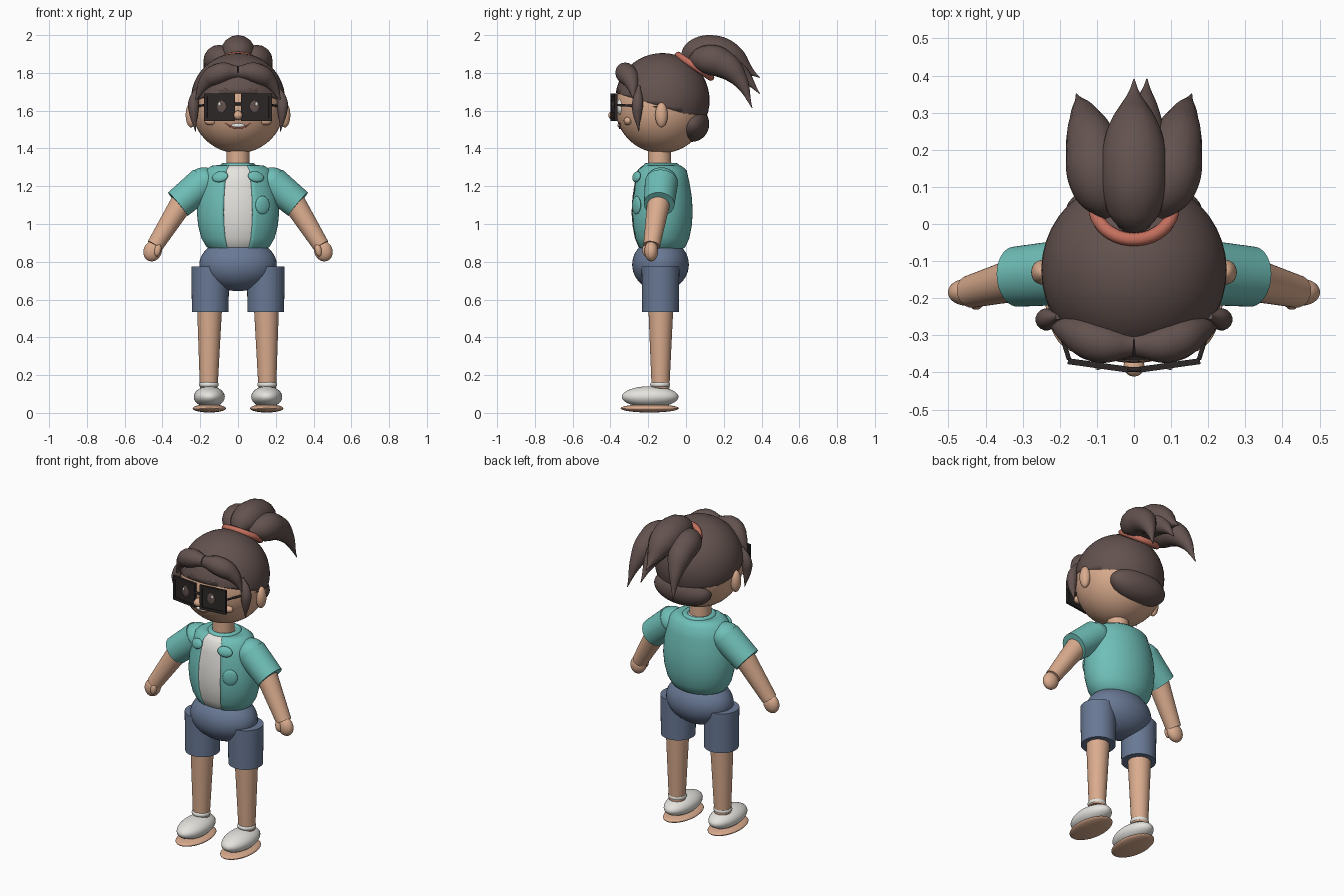
import bpy, bmesh, math
from mathutils import Vector

cube = bpy.data.objects.get("Cube")
if cube:
    bpy.data.objects.remove(cube, do_unlink=True)


def material(name, r, g, b):
    m = bpy.data.materials.new(name)
    m.use_nodes = True
    m.diffuse_color = (r, g, b, 1)
    m.node_tree.nodes["Principled BSDF"].inputs["Base Color"].default_value = (r, g, b, 1)
    return m


SKIN = material("skin", .70, .41, .27)
HAIR = material("brown_hair", .125, .085, .078)
TEAL = material("teal_cloth", .16, .52, .48)
DENIM = material("denim_blue", .14, .19, .30)
WHITE = material("off_white", .78, .77, .73)
CORAL = material("coral", .55, .16, .11)
DARK = material("dark_glass", .026, .02, .02)
HEAD = Vector((0, -.13, 1.62))
HEAD_R = .245


def face_y(x, z):
    return HEAD.y - math.sqrt(HEAD_R ** 2 - x * x - (z - HEAD.z) ** 2)


def finish(name, mat, angle=40):
    ob = bpy.context.object
    ob.name = name
    ob.data.materials.clear()
    ob.data.materials.append(mat)
    bpy.ops.object.shade_smooth_by_angle(angle=math.radians(angle))
    return ob


def ball(name, mat, loc, size, rot=(0, 0, 0)):
    bpy.ops.mesh.primitive_uv_sphere_add(segments=40, ring_count=24, radius=1, location=loc, rotation=rot)
    bpy.context.object.scale = size
    return finish(name, mat)


def cone(name, mat, a, b, ra, rb):
    a, b = Vector(a), Vector(b)
    bpy.ops.mesh.primitive_cone_add(vertices=40, radius1=ra, radius2=rb, depth=(b - a).length,
                                    location=(a + b) / 2)
    bpy.context.object.rotation_euler = (b - a).to_track_quat('Z', 'Y').to_euler()
    return finish(name, mat)


def ring(name, mat, loc, major, minor, tilt=0):
    bpy.ops.mesh.primitive_torus_add(major_radius=major, minor_radius=minor, major_segments=40,
                                     minor_segments=12, location=loc, rotation=(tilt, 0, 0))
    return finish(name, mat)


def box(name, mat, loc, size, turn=0):
    bpy.ops.mesh.primitive_cube_add(size=1, location=loc, rotation=(0, 0, turn))
    bpy.context.object.scale = size
    return finish(name, mat)


def lock(name, mat, points):
    """Tapered tube through (x, y, z, radius) points."""
    cu = bpy.data.curves.new(name, 'CURVE')
    cu.dimensions = '3D'
    cu.bevel_depth, cu.bevel_resolution, cu.resolution_u = 1, 6, 10
    cu.use_fill_caps = True
    sp = cu.splines.new('BEZIER')
    sp.radius_interpolation = 'CARDINAL'
    sp.bezier_points.add(len(points) - 1)
    for bp, (x, y, z, r) in zip(sp.bezier_points, points):
        bp.co, bp.radius = (x, y, z), r
        bp.handle_left_type = bp.handle_right_type = 'AUTO'
    ob = bpy.data.objects.new(name, cu)
    bpy.context.collection.objects.link(ob)
    bpy.ops.object.select_all(action='DESELECT')
    ob.select_set(True)
    bpy.context.view_layer.objects.active = ob
    bpy.ops.object.convert(target='MESH')
    return finish(name, mat, 60)


def lathe(name, mat, profile, scale, gap=0, steps=48):
    """Revolve (radius, z) points around z, leaving an opening of +-gap at the front."""
    bm = bmesh.new()
    rows = []
    for i in range(steps + 1):
        a = gap + (2 * math.pi - 2 * gap) * i / steps
        rows.append([bm.verts.new((math.sin(a) * r, -math.cos(a) * r * .76, z)) for r, z in profile])
    for p, q in zip(rows, rows[1:]):
        for j in range(len(profile) - 1):
            bm.faces.new((p[j], p[j + 1], q[j + 1], q[j]))
    bmesh.ops.remove_doubles(bm, verts=bm.verts, dist=.0001)
    bmesh.ops.recalc_face_normals(bm, faces=bm.faces)
    me = bpy.data.meshes.new(name)
    bm.to_mesh(me)
    bm.free()
    ob = bpy.data.objects.new(name, me)
    bpy.context.collection.objects.link(ob)
    ob.location = (0, -.13, 0)
    ob.scale = (scale, scale, 1)
    bpy.ops.object.select_all(action='DESELECT')
    ob.select_set(True)
    bpy.context.view_layer.objects.active = ob
    return finish(name, mat)


# Head and neck
ball("head", SKIN, HEAD, (HEAD_R,) * 3)
cone("neck", SKIN, (0, -.14, 1.27), (0, -.14, 1.42), .063, .06)
ball("nose", SKIN, (0, -.383, 1.575), (.028, .028, .025))

# Hair cap, sliced along a sloping hairline
cap = ball("hair_cap", HAIR, (0, -.125, 1.655), (.25,) * 3)
bm = bmesh.new()
bm.from_mesh(cap.data)
cut = bmesh.ops.bisect_plane(bm, geom=bm.verts[:] + bm.edges[:] + bm.faces[:], plane_co=(0, 0, -.14),
                             plane_no=(0, .3, 1), clear_inner=True)
bmesh.ops.contextual_create(bm, geom=[e for e in cut["geom_cut"] if isinstance(e, bmesh.types.BMEdge)])
bm.to_mesh(cap.data)
bm.free()
ball("back_hair_roll", HAIR, (0, .03, 1.53), (.185, .093, .095))

# Ponytail
ring("hair_band", CORAL, (0, .045, 1.835), .105, .018, -.6)
lock("ponytail_centre", HAIR, [(0, 0, 1.87, .045), (0, .04, 1.895, .075), (0, .13, 1.908, .092),
                               (0, .24, 1.875, .078), (0, .32, 1.82, .035), (0, .39, 1.775, .002)])
lock("ponytail_under", HAIR, [(.01, .06, 1.86, .05), (.02, .18, 1.86, .07), (.03, .3, 1.79, .04),
                              (.035, .39, 1.69, .002)])

# Jacket and undershirt
body = [(.08, 1.315), (.14, 1.308), (.175, 1.285), (.195, 1.22), (.212, 1.14), (.218, 1.06),
        (.211, .99), (.194, .925), (.168, .88), (.13, .855), (.08, .845)]
lathe("undershirt", WHITE, [(0, 1.315)] + body + [(0, .845)], .955)
jacket = lathe("open_jacket", TEAL, body, 1, math.radians(21))
thick = jacket.modifiers.new("thickness", 'SOLIDIFY')
thick.thickness, thick.offset = .016, -1
ring("jacket_collar", TEAL, (0, -.13, 1.305), .078, .018)
ball("chest_pocket", TEAL, (.13, -.262, 1.1), (.042, .014, .048), (0, 0, .5))

# Pelvis
ball("shorts_hips", DENIM, (0, -.135, .785), (.205, .15, .14))

for s, side in ((1, "left"), (-1, "right")):
    # Side hair
    lock(side + "_ponytail_lock", HAIR, [(s * .05, .04, 1.85, .045), (s * .09, .1, 1.87, .075),
                                         (s * .108, .19, 1.85, .076), (s * .13, .28, 1.77, .045),
                                         (s * .155, .35, 1.615, .002)])
    lock(side + "_fringe", HAIR, [(0, -.325, 1.805, .032), (s * .09, -.32, 1.80, .054),
                                  (s * .165, -.29, 1.755, .042), (s * .228, -.275, 1.65, .002)])
    lock(side + "_temple_lock", HAIR, [(s * .205, -.25, 1.73, .008), (s * .232, -.255, 1.66, .027),
                                       (s * .235, -.258, 1.59, .025), (s * .225, -.25, 1.49, .002)])
    # Face
    ball(side + "_ear", SKIN, (s * .248, -.13, 1.577), (.029, .033, .066))
    ball(side + "_cheek", SKIN, (s * .145, face_y(.145, 1.545) + .005, 1.545), (.034, .022, .022))
    ball(side + "_eye", WHITE, (s * .085, -.345, 1.62), (.038, .022, .045))
    lock(side + "_eyebrow", HAIR, [(s * x, face_y(x, z) - .004, z, r) for x, z, r in
                                   ((.04, 1.695, .004), (.08, 1.712, .010), (.125, 1.693, .003))])
    # Spectacles
    turn = s * .14
    across = Vector((math.cos(turn), math.sin(turn), 0))
    mid = Vector((s * .097, -.381, 1.617))
    box(side + "_lens", DARK, mid, (.15, .006, .13), turn)
    for k in (-1, 1):
        box(side + "_frame_side", DARK, mid + across * k * .074, (.016, .016, .145), turn)
        box(side + "_frame_bar", DARK, mid + Vector((0, 0, k * .065)), (.164, .016, .016), turn)
    front = Vector((0, -.005, 0))
    ball(side + "_pupil", HAIR, mid + front + Vector((-s * .01, 0, .005)), (.024, .004, .032), (0, 0, turn))
    ball(side + "_eye_glint", WHITE, mid + front * 1.8 + Vector((0, 0, .018)), (.007, .003, .008))
    cone(side + "_temple_arm", DARK, (s * .175, -.365, 1.63), (s * .242, -.15, 1.62), .006, .006)
    # Jacket lapel and sleeve
    ball(side + "_lapel", TEAL, (s * .095, -.262, 1.25), (.044, .016, .03), (-.35, s * .15, s * .3))
    cone(side + "_sleeve", TEAL, (s * .18, -.13, 1.22), (s * .318, -.142, 1.105), .088, .081)
    ball(side + "_shoulder", TEAL, (s * .18, -.13, 1.22), (.086, .086, .08))
    # Arm and hand
    cone(side + "_forearm", SKIN, (s * .27, -.138, 1.155), (s * .44, -.182, .885), .064, .044)
    ball(side + "_hand", SKIN, (s * .452, -.184, .857), (.048, .036, .056), (0, -s * .4, 0))
    ball(side + "_thumb", SKIN, (s * .425, -.213, .862), (.018, .018, .034), (0, -s * .2, 0))
    # Leg and shoe
    cone(side + "_shorts_leg", DENIM, (s * .147, -.135, .533), (s * .147, -.135, .775), .097, .1)
    cone(side + "_leg", SKIN, (s * .155, -.135, .13), (s * .15, -.133, .6), .047, .068)
    ring(side + "_sock", WHITE, (s * .155, -.137, .15), .038, .015)
    ball(side + "_shoe", WHITE, (s * .152, -.19, .085), (.082, .15, .056))
    ball(side + "_sole", SKIN, (s * .152, -.192, .024), (.088, .154, .022))

# Bridge and smile
cone("spectacle_bridge", DARK, (-.025, -.392, 1.635), (.025, -.392, 1.635), .007, .007)
smile = [(-.07, 1.535), (-.035, 1.515), (0, 1.508), (.035, 1.515), (.07, 1.535)]
lock("lower_lip", CORAL, [(x, face_y(x, z) - .001, z, .002 + .06 * (.07 - abs(x))) for x, z in smile])
ball("teeth", WHITE, (0, face_y(0, 1.52), 1.522), (.036, .009, .011))
